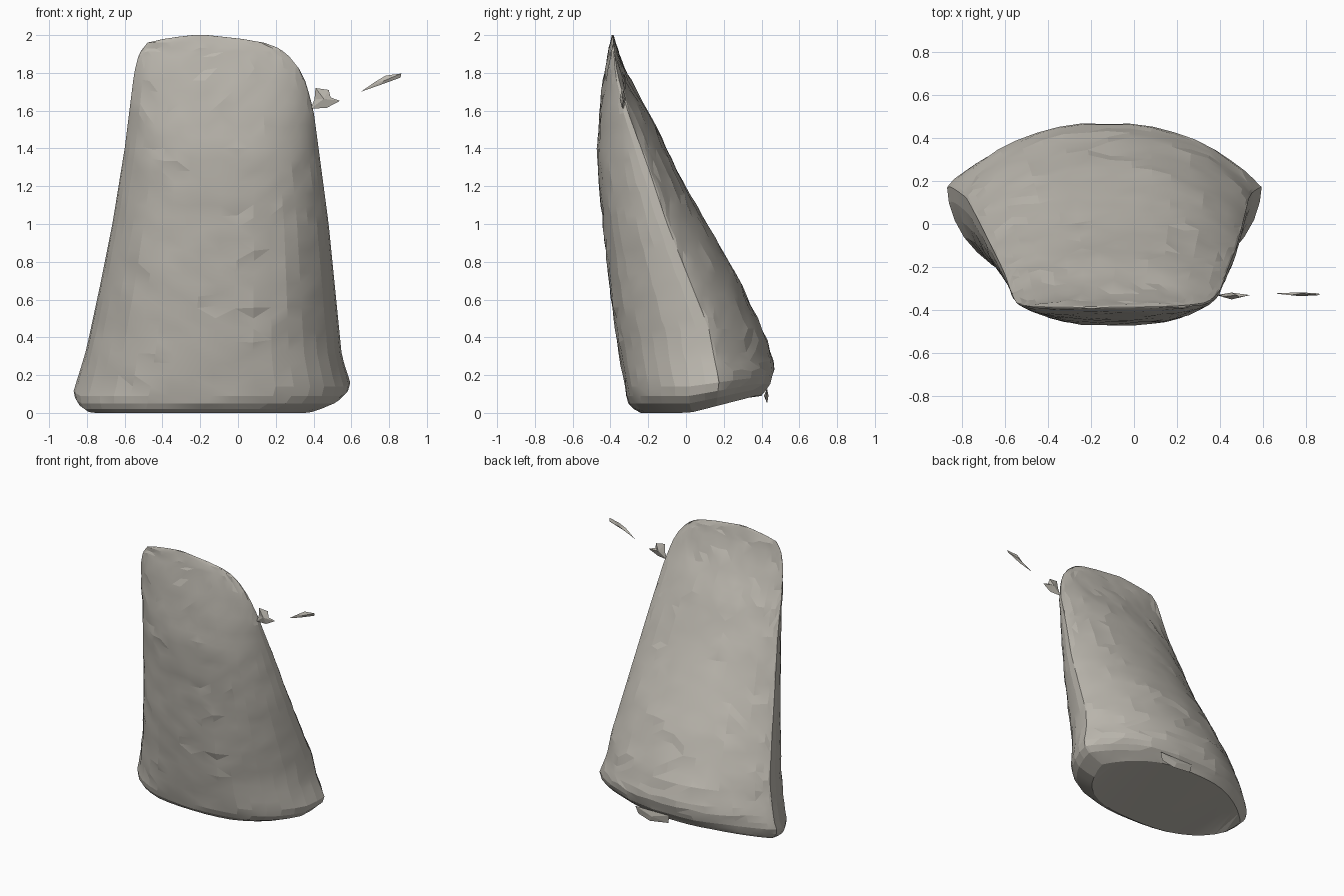
import bpy, bmesh, math, random
from mathutils import Vector, noise

if "Cube" in bpy.data.objects:
    bpy.data.objects.remove(bpy.data.objects["Cube"])

random.seed(4)
stone = bpy.data.materials.new("warm grey stone")
stone.diffuse_color = (0.50, 0.475, 0.425, 1)
stone.use_nodes = True
stone.node_tree.nodes["Principled BSDF"].inputs["Base Color"].default_value = stone.diffuse_color


def lerp(table, z):
    for (z0, v0), (z1, v1) in zip(table, table[1:]):
        if z <= z1:
            return v0 + (v1 - v0) * max(0, (z - z0) / (z1 - z0))
    return table[-1][1]


def finish(bm, name):
    bmesh.ops.recalc_face_normals(bm, faces=bm.faces)
    me = bpy.data.meshes.new(name)
    bm.to_mesh(me)
    bm.free()
    me.materials.append(stone)
    ob = bpy.data.objects.new(name, me)
    bpy.context.collection.objects.link(ob)
    return ob


# Outline profiles as (height, value)
LEFT = [(0, -.82), (.03, -.86), (.09, -.87), (.35, -.80), (.7, -.725), (1, -.665), (1.4, -.60),
        (1.8, -.55), (1.9, -.525), (1.96, -.48), (1.985, -.37), (2, -.24)]
RIGHT = [(0, .42), (.03, .50), (.06, .565), (.12, .60), (.3, .55), (.7, .51), (1, .48), (1.3, .44),
         (1.6, .40), (1.75, .36), (1.85, .31), (1.93, .22), (1.97, .11), (2, -.16)]
FRONT = [(0, -.24), (.03, -.295), (.1, -.315), (.35, -.36), (.7, -.41), (1, -.44), (1.36, -.475),
         (1.6, -.458), (1.85, -.425), (2, -.393)]
BACK = [(0, .40), (.1, .45), (.23, .475), (.38, .43), (.75, .26), (1, .11), (1.25, -.03),
        (1.5, -.15), (1.7, -.265), (1.85, -.34), (2, -.383)]
SIDE = [(0, .16), (.15, .175), (.45, .12), (.7, .02), (1, -.10), (1.3, -.20), (1.6, -.31),
        (1.8, -.365), (2, -.388)]

# Wedge-shaped stone blade: rounded two-edged sections lofted upward
LEVELS = [0, .02, .05, .09, .14] + [.2 + .06 * i for i in range(29)] + [1.91, 1.935, 1.96, 1.98, 1.992, 2.0]
HALF = 20
bm = bmesh.new()
rings = []
for z in LEVELS:
    xl, xr, yf, yb, ys = (lerp(t, z) for t in (LEFT, RIGHT, FRONT, BACK, SIDE))
    cx, hw = (xl + xr) / 2, (xr - xl) / 2
    ring = []
    for i in range(2 * HALF):
        a = math.pi * i / HALF
        t = math.cos(a)
        if i <= HALF:
            y = ys + (yb - ys) * max(0, 1 - abs(t) ** 2.3) ** .9
        else:
            y = ys + (yf - ys) * max(0, 1 - abs(t) ** 2.7) ** .57
        # underside rises toward the back
        lift = .09 * min(1, max(0, (y - .02) / .35)) * max(0, 1 - z / .3)
        p = Vector((cx + hw * t, y, z + lift))
        # gentle hand-worked unevenness
        if 0 < z < 1.95 and i % HALF:
            p.y += .008 * noise.noise(p * 9) + random.uniform(-.0025, .0025)
            p.z += random.uniform(-.008, .008) if z > .15 else 0
        ring.append(bm.verts.new(p))
    rings.append(ring)
for a, b in zip(rings, rings[1:]):
    for i in range(2 * HALF):
        j = (i + 1) % (2 * HALF)
        bm.faces.new((a[i], a[j], b[j], b[i]))
bm.faces.new(rings[-1])
# underside joins the front and back halves straight across
bot = rings[0]
for i in range(HALF):
    quad = [bot[i], bot[i + 1], bot[-i - 1], bot[-i]]
    bm.faces.new(list(dict.fromkeys(quad)))
bmesh.ops.triangulate(bm, faces=bm.faces)
blade = finish(bm, "stone_blade")
for ob in bpy.context.selected_objects:
    ob.select_set(False)
blade.select_set(True)
bpy.context.view_layer.objects.active = blade
bpy.ops.object.shade_smooth_by_angle(angle=math.radians(9))


# Thin loose chips: outline in x, z extruded along y
def chip(name, pts, y, thick):
    bm = bmesh.new()
    n = len(pts)
    mid = Vector((sum(p[0] for p in pts) / n, y, sum(p[1] for p in pts) / n))
    rim = [bm.verts.new((x, y + .004 * (-1) ** k, z)) for k, (x, z) in enumerate(pts)]
    for s in (-1, 1):
        apex = bm.verts.new(mid + Vector((0, s * thick, 0)))
        for k in range(n):
            bm.faces.new((rim[k], rim[(k + 1) % n], apex))
    finish(bm, name)


chip("inner_chip", [(.385, 1.61), (.47, 1.615), (.54, 1.652), (.49, 1.67), (.48, 1.71), (.41, 1.72), (.405, 1.66)], -.335, .016)
chip("outer_chip", [(.65, 1.70), (.75, 1.735), (.86, 1.775), (.865, 1.797), (.78, 1.785), (.73, 1.755)], -.327, .009)
chip("bottom_flap", [(-.16, .13), (-.15, .07), (0, .05), (.10, .075), (.12, .13)], .425, .012)
